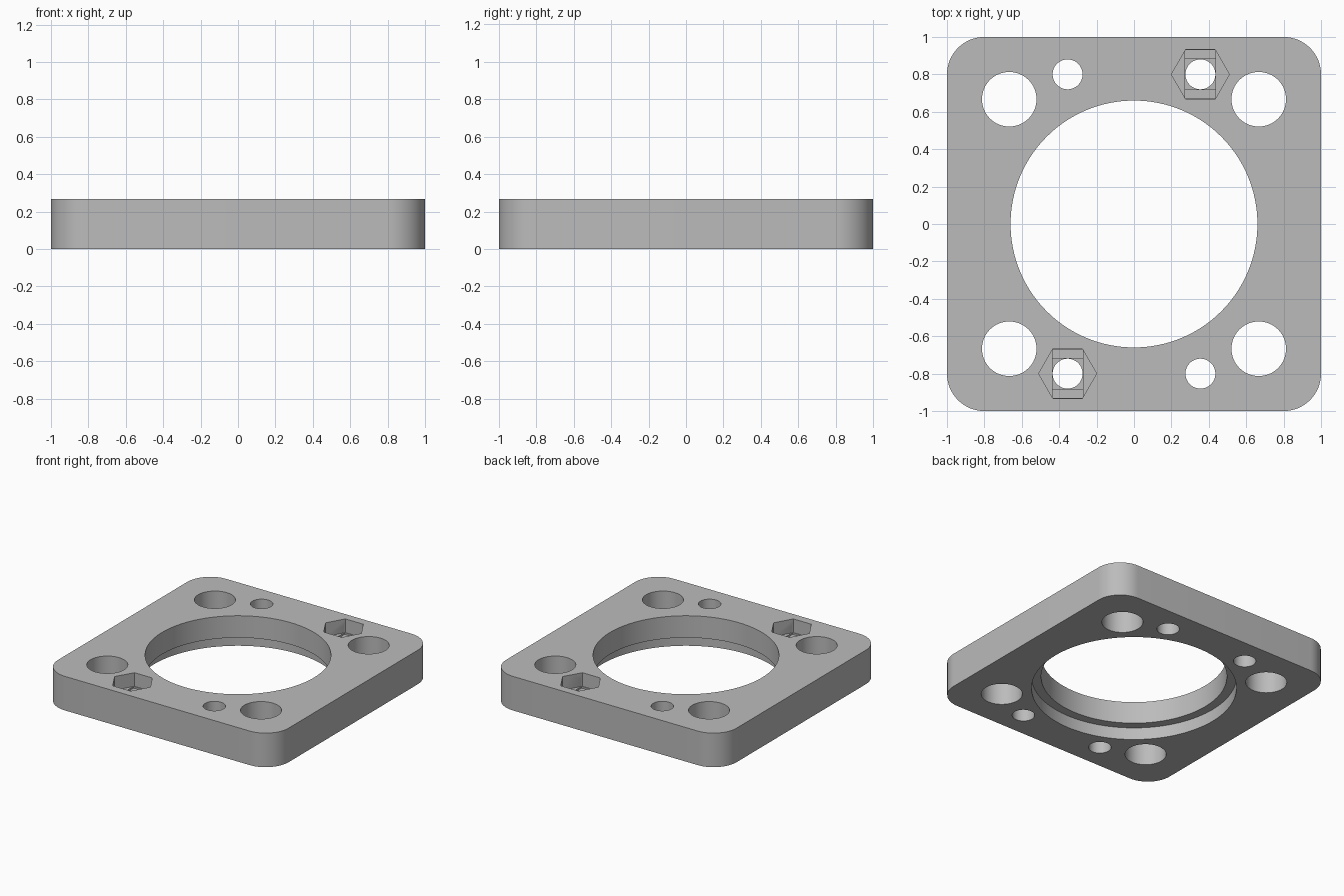
import bpy
import bmesh
import math
from mathutils import Matrix, Vector

HEIGHT = 0.267
OVER = 0.05  # overshoot so cutters pass cleanly through the faces

default = bpy.data.objects.get("Cube")
if default:
    bpy.data.objects.remove(default, do_unlink=True)

grey = bpy.data.materials.new("plain grey")
grey.use_nodes = True
colour = (0.5, 0.5, 0.5, 1)
grey.diffuse_color = colour
grey.node_tree.nodes["Principled BSDF"].inputs["Base Color"].default_value = colour


def finish(name, bm):
    mesh = bpy.data.meshes.new(name)
    bm.to_mesh(mesh)
    bm.free()
    mesh.materials.append(grey)
    obj = bpy.data.objects.new(name, mesh)
    bpy.context.collection.objects.link(obj)
    return obj


def prism(name, x, y, radius, bottom, top, sides=64):
    bm = bmesh.new()
    bmesh.ops.create_cone(bm, cap_ends=True, segments=sides, radius1=radius, radius2=radius,
                          depth=top - bottom, matrix=Matrix.Translation((x, y, (top + bottom) / 2)))
    if sides == 6:  # corners point along x
        bmesh.ops.rotate(bm, verts=bm.verts, cent=(x, y, 0), matrix=Matrix.Rotation(math.pi / 2, 3, "Z"))
    return finish(name, bm)


def block(name, x, y, half_x, half_y, bottom, top):
    bm = bmesh.new()
    bmesh.ops.create_cube(bm, size=2)
    bmesh.ops.scale(bm, vec=(half_x, half_y, (top - bottom) / 2), verts=bm.verts)
    bmesh.ops.translate(bm, vec=(x, y, (top + bottom) / 2), verts=bm.verts)
    return finish(name, bm)


# Square plate with rounded upright corners
bm = bmesh.new()
bmesh.ops.create_cube(bm, size=2)
bmesh.ops.scale(bm, vec=(1, 1, HEIGHT / 2), verts=bm.verts)
bmesh.ops.translate(bm, vec=(0, 0, HEIGHT / 2), verts=bm.verts)
upright = [e for e in bm.edges if abs(e.verts[0].co.z - e.verts[1].co.z) > HEIGHT / 2]
bmesh.ops.bevel(bm, geom=upright, offset=0.2, segments=16, profile=0.5, affect="EDGES")
plate = finish("mounting_plate", bm)

# Central bore with a wider bearing seat below
top = HEIGHT + OVER
cutters = [
    prism("bore_cutter", 0, 0, 0.66, -OVER, top, 128),
    prism("seat_cutter", 0, 0, 0.728, -OVER, 0.095, 128),
]

# Corner holes and small screw holes
for sx in (-1, 1):
    for sy in (-1, 1):
        cutters.append(prism("corner_hole_cutter", sx * 0.667, sy * 0.667, 0.146, -OVER, top))
        cutters.append(prism("screw_hole_cutter", sx * 0.355, sy * 0.8, 0.08, -OVER, top, 48))

# Hexagonal nut pockets, each with a stepped floor
floor = HEIGHT - 0.107
for s in (-1, 1):
    x, y = s * 0.355, s * 0.8
    cutters.append(prism("nut_pocket_cutter", x, y, 0.155, floor, top, 6))
    cutters.append(block("slot_cutter", x, y, 0.081, 0.129, floor - 0.013, HEIGHT - 0.05))
    cutters.append(block("square_cutter", x, y, 0.081, 0.082, floor - 0.026, HEIGHT - 0.06))

# Cut everything, bake the result and drop the cutters
for cutter in cutters:
    cutter.hide_render = True
    cut = plate.modifiers.new(cutter.name, "BOOLEAN")
    cut.operation = "DIFFERENCE"
    cut.solver = "EXACT"
    cut.object = cutter
bpy.context.view_layer.update()
evaluated = plate.evaluated_get(bpy.context.evaluated_depsgraph_get())
baked = bpy.data.meshes.new_from_object(evaluated)
plate.modifiers.clear()
plate.data = baked
for cutter in cutters:
    bpy.data.objects.remove(cutter, do_unlink=True)

# Smooth round walls, sharp rims
bpy.ops.object.select_all(action="DESELECT")
plate.select_set(True)
bpy.context.view_layer.objects.active = plate
bpy.ops.object.shade_smooth_by_angle(angle=math.radians(30))
